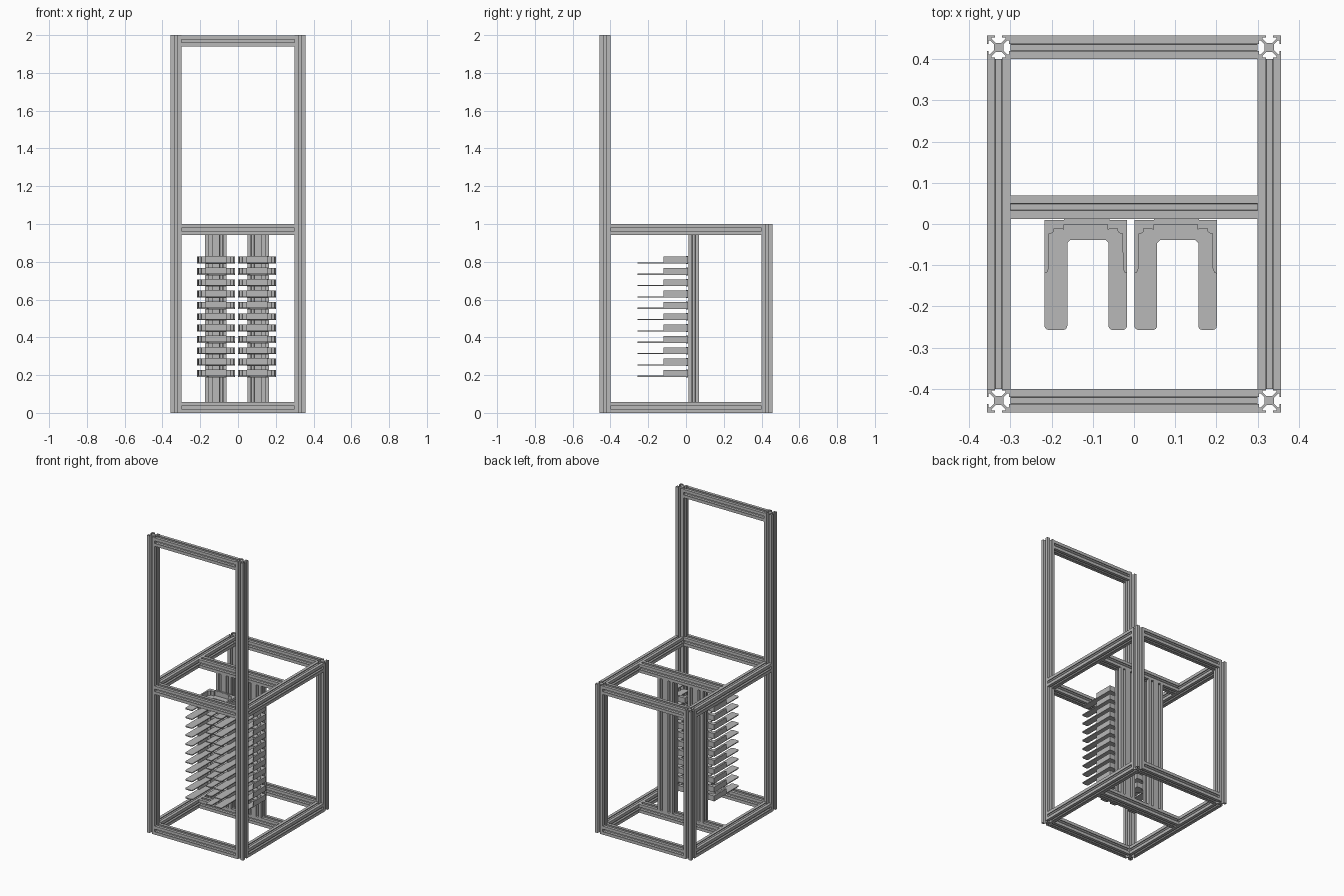
import bpy, bmesh
from math import pi, cos, sin
from mathutils import Matrix, Vector

if "Cube" in bpy.data.objects:
    bpy.data.objects.remove(bpy.data.objects["Cube"])

metal = bpy.data.materials.new("aluminium grey")
metal.use_nodes = True
metal.diffuse_color = (0.48, 0.48, 0.48, 1)
metal.node_tree.nodes["Principled BSDF"].inputs["Base Color"].default_value = metal.diffuse_color

H = 0.0285            # half the side of a rail
X, Y = 0.3285, 0.4285  # post centres
TURN = {"x": Matrix.Rotation(pi / 2, 4, "Y"), "y": Matrix.Rotation(-pi / 2, 4, "X"),
        "z": Matrix.Identity(4), "wall": Matrix.Rotation(pi / 2, 4, "X")}


def prism(bm, outlines, depth, matrix):
    """Extrude an outline (any further outlines are holes) along local z."""
    part = bmesh.new()
    edges = []
    for outline in outlines:
        verts = [part.verts.new((x, y, 0)) for x, y in outline]
        if len(outlines) == 1:
            part.faces.new(verts)
        else:
            edges += [part.edges.new((verts[i - 1], v)) for i, v in enumerate(verts)]
    if edges:
        bmesh.ops.triangle_fill(part, edges=edges, use_beauty=True)
    new = bmesh.ops.extrude_face_region(part, geom=part.faces[:])["geom"]
    bmesh.ops.translate(part, vec=(0, 0, depth), verts=[g for g in new if isinstance(g, bmesh.types.BMVert)])
    bmesh.ops.recalc_face_normals(part, faces=part.faces[:])
    part.transform(matrix)
    temp = bpy.data.meshes.new("temp")
    part.to_mesh(temp)
    part.free()
    bm.from_mesh(temp)
    bpy.data.meshes.remove(temp)


def finish(bm, name):
    mesh = bpy.data.meshes.new(name)
    bm.to_mesh(mesh)
    bm.free()
    mesh.materials.append(metal)
    ob = bpy.data.objects.new(name, mesh)
    bpy.context.collection.objects.link(ob)
    return ob


def arc(cx, cy, r, start, end, steps=6):
    return [(cx + r * cos(a), cy + r * sin(a))
            for a in (start + (end - start) * i / steps for i in range(steps + 1))]


# Slotted rail section: one side, turned four times
SIDE = [(.4, -.26), (.4, .26), (.74, .6), (.86, .6), (.86, .3), (1, .3), (1, 1),
        (.3, 1), (.3, .86), (.6, .86), (.6, .74)]
SECTION = []
for quarter in range(4):
    for x, y in SIDE:
        for _ in range(quarter):
            x, y = -y, x
        SECTION.append((x * H, y * H))


def rail(name, axis, start, length, shifts=(0,)):
    bm = bmesh.new()
    for s in shifts:
        prism(bm, [SECTION], length, Matrix.Translation(Vector(start) + Vector((s, 0, 0))) @ TURN[axis])
    return finish(bm, name)


# Posts
rail("front_right_lower_post", "z", (-X, -Y, 0), 1)
rail("front_right_upper_post", "z", (-X, -Y, 1), 1)
rail("front_left_post", "z", (X, -Y, 0), 2)
for side, sx in (("left", X), ("right", -X)):
    rail("back_" + side + "_post", "z", (sx, Y, 0), 1)

# Horizontal rails
span_x, span_y = X - H, Y - H
for level, z in (("bottom", H), ("top", 1 - H)):
    for place, y in (("front", -Y), ("middle", 0.041), ("back", Y)):
        rail(f"{place}_{level}_rail", "x", (-span_x, y, z), 2 * span_x)
    for place, x in (("left", X), ("right", -X)):
        rail(f"{place}_{level}_rail", "y", (x, -span_y, z), 2 * span_y)
rail("upper_frame_rail", "x", (-span_x, -Y, 2 - H - 0.003), 2 * span_x)

# Wide uprights that carry the forks
for side, x in (("left", 0.107), ("right", -0.117)):
    rail(side + "_wide_upright", "z", (x, 0.041, 2 * H), 1 - 4 * H, (-H, H))

# Fork: flat plate with two prongs, raised rim and a drilled back plate
W, TIP, BACK, R = 0.2, -0.257, 0.01, 0.01


def prong_end(x0, x1):
    return arc(x0 + R, TIP + R, R, pi, 1.5 * pi) + arc(x1 - R, TIP + R, R, 1.5 * pi, 2 * pi)


plate = [(0, BACK)] + prong_end(0, 0.055) + [(0.055, -0.046), (0.062, -0.039), (0.148, -0.039), (0.155, -0.046)]
plate += prong_end(0.155, W) + [(W, BACK)]
half_rim = [(0, BACK), (0, -0.12), (0.006, -0.118), (0.01, -0.108)]
half_rim += arc(0.014, -0.014, 0.009, -0.62 * pi, 0.12 * pi, 10)
half_rim += [(0.047, -0.013), (0.047, -0.001)]
rim = half_rim + [(W - x, y) for x, y in reversed(half_rim)]
tab = [(0.047, -0.003), (0.157, -0.003), (0.157, 0.039), (0.047, 0.039)]
holes = [arc(cx, 0.02, 0.006, 0, 2 * pi * 11 / 12, 11) for cx in (0.075, 0.129)]


def fork(name, x, z):
    bm = bmesh.new()
    place = Matrix.Translation((x, 0, z))
    prism(bm, [plate], 0.006, place)
    prism(bm, [rim], 0.036, place)
    prism(bm, [tab] + holes, 0.012, place @ Matrix.Translation((0, 0.0118, 0)) @ TURN["wall"])
    return finish(bm, name)


for side, x in (("left", 0.001), ("right", -0.217)):
    for i in range(11):
        fork(f"{side}_fork_{i + 1}", x, 0.191 + 0.06 * i)
